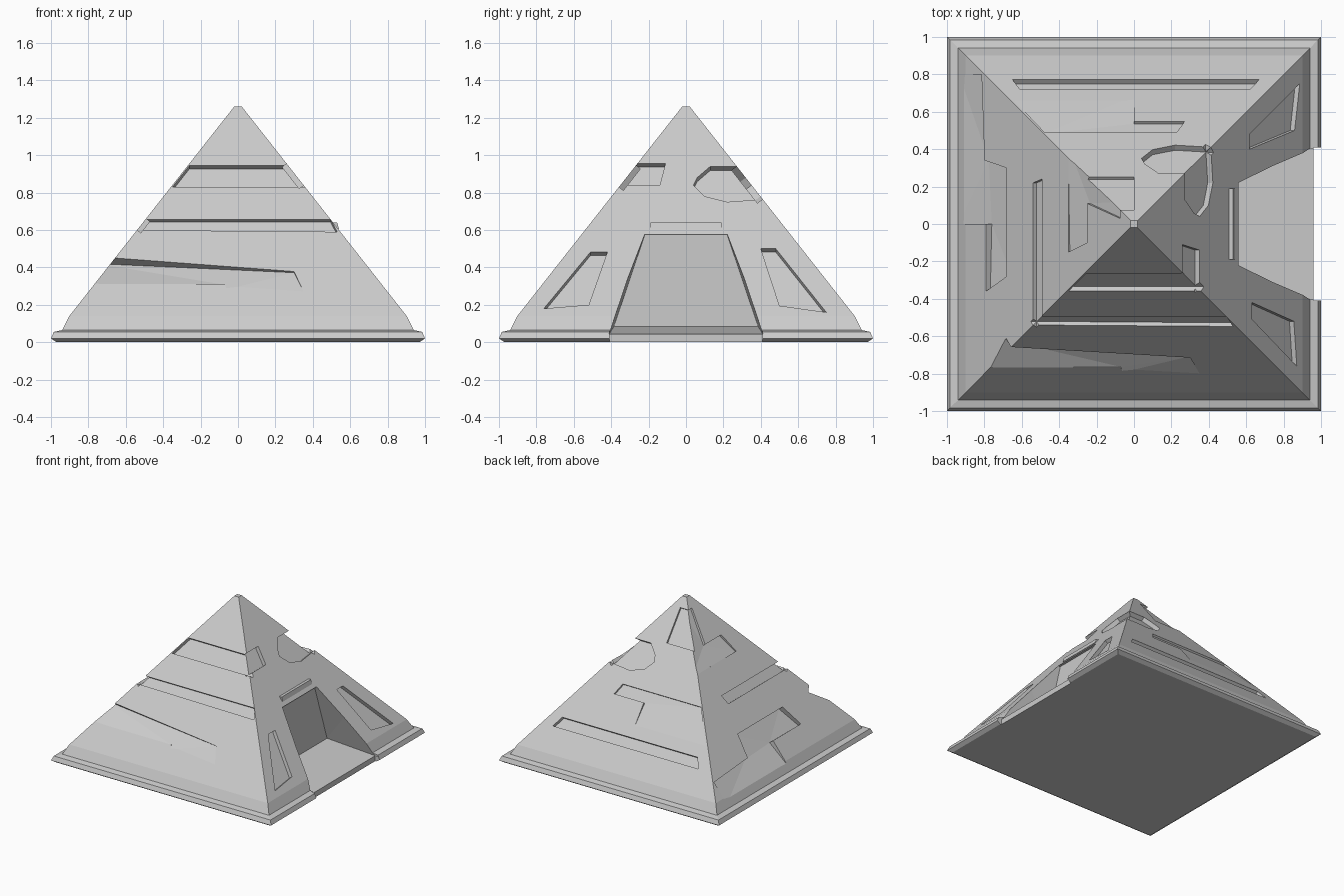
import bpy, bmesh
from mathutils import Matrix, Vector
from math import pi, hypot

if "Cube" in bpy.data.objects:
    bpy.data.objects.remove(bpy.data.objects["Cube"])

SLOPE, TOP = 1.27, 1.26


def half(z):
    return 0.02 + (TOP - z) / SLOPE


def volume(me):
    bm = bmesh.new()
    bm.from_mesh(me)
    v = bm.calc_volume(signed=True)
    bm.free()
    return v


def make(name, verts, faces):
    bm = bmesh.new()
    vs = [bm.verts.new(v) for v in verts]
    for f in faces:
        bm.faces.new([vs[i] for i in f])
    bmesh.ops.recalc_face_normals(bm, faces=bm.faces)
    if bm.calc_volume(signed=True) < 0:
        bmesh.ops.reverse_faces(bm, faces=bm.faces)
    bmesh.ops.triangulate(bm, faces=bm.faces)
    me = bpy.data.meshes.new(name)
    bm.to_mesh(me)
    bm.free()
    ob = bpy.data.objects.new(name, me)
    bpy.context.collection.objects.link(ob)
    return ob


def loft(name, rings):
    n, m = len(rings[0]), len(rings)
    faces = [(r * n + i, r * n + (i + 1) % n, (r + 1) * n + (i + 1) % n, (r + 1) * n + i)
             for r in range(m - 1) for i in range(n)]
    faces += [tuple(reversed(range(n))), tuple(range((m - 1) * n, m * n))]
    return make(name, [v for r in rings for v in r], faces)


# Pyramid body with bevelled plinth
profile = [(0.97, 0), (1.0, 0.02), (0.985, 0.055), (0.94, 0.065), (half(0.14), 0.14), (0.02, TOP)]
body = loft("pyramid_body", [[(-h, -h, z), (h, -h, z), (h, h, z), (-h, h, z)] for h, z in profile])


def carve(cutter):
    """Subtract a cutter, falling back to another solver if the result is not sound."""
    cutter.hide_render = True
    before = volume(body.data)
    mod = body.modifiers.new("carve", 'BOOLEAN')
    mod.operation, mod.object = 'DIFFERENCE', cutter
    for solver in ('EXACT', 'MANIFOLD', 'FLOAT'):
        mod.solver = solver
        bpy.context.view_layer.update()
        result = bpy.data.meshes.new_from_object(
            body.evaluated_get(bpy.context.evaluated_depsgraph_get()))
        if 0.85 * before < volume(result) < 1.001 * before:
            body.data = result
            break
    body.modifiers.remove(mod)
    bpy.data.objects.remove(cutter)


def recess(side, pts, depth=0.03):
    """Sunken panel on a face: points are (u, z) or (u, z, own depth)."""
    rot = Matrix.Rotation(side * pi / 2, 3, 'Z')
    nrm = Vector((0, -SLOPE, 1)) / hypot(1, SLOPE)
    inner, outer = [], []
    for p in pts:
        d = p[2] if len(p) > 2 else depth
        base = Vector((p[0], -half(p[1]), p[1]))
        inner.append(rot @ (base - nrm * d))
        outer.append(rot @ (base + nrm * 0.08))
    carve(loft("panel_cutter", [inner, outer]))


FRONT, RIGHT, BACK, LEFT = range(4)
F = -0.002  # fades flush with the face

# Front bands, wrapping round neighbouring faces
recess(FRONT, [(-0.26, 0.945), (0.33, 0.945), (0.42, 0.83), (-0.35, 0.83)])
recess(RIGHT, [(-0.33, 0.955), (-0.11, 0.955), (-0.14, 0.84), (-0.42, 0.84)])
recess(FRONT, [(-0.56, 0.657), (0.495, 0.657), (0.53, 0.59), (-0.61, 0.6)], 0.025)
recess(LEFT, [(-0.24, 0.66), (0.56, 0.66), (0.61, 0.6), (-0.22, 0.6)], 0.025)

# Tapering slash low on the front
recess(FRONT, [(-0.75, 0.457, 0.06), (0.3, 0.378, 0.01), (0.36, 0.25, F),
               (-0.06, 0.28, F), (-0.07, 0.31, 0.005), (-0.85, 0.31, F)])

# Stepped hollow on the left
recess(LEFT, [(-0.8, 0.1, F), (-0.8, 0.25, 0.01), (-0.34, 0.27, 0.03), (-0.3, 0.42, 0.04),
              (0.28, 0.42, 0.04), (0.36, 0.28, 0.03), (0.0, 0.28, 0.04), (0.0, 0.1, F)])

# Broken patch by the tip, on left and back
recess(LEFT, [(-0.42, 0.84, F), (0.15, 0.84, 0.01), (0.1, 0.967, 0.02), (-0.11, 0.967, 0.02),
              (-0.03, 1.19, 0.015), (-0.12, 1.19, 0.015)])
recess(BACK, [(0.32, 0.967), (0.0, 0.967), (0.0, 1.19), (0.12, 1.19)], 0.015)

# Back slot and stepped shallow panel
recess(BACK, [(0.61, 0.37), (-0.62, 0.37), (-0.67, 0.305), (0.65, 0.305)])
recess(BACK, [(0.48, 0.66, 0.015), (-0.23, 0.66, 0.015), (-0.27, 0.59, 0.015),
              (0.0, 0.59, 0.015), (0.0, 0.42, F), (0.66, 0.42, F)])

# Chipped corner, mirrored over right and back
chip = [(0.13, 0.94), (0.36, 0.94), (0.48, 0.77), (0.38, 0.762), (0.22, 0.75),
        (0.1, 0.78), (0.04, 0.84), (0.06, 0.88)]
recess(RIGHT, chip, 0.035)
recess(BACK, [(-u, z) for u, z in chip], 0.035)

# Panels beside the doorway
recess(RIGHT, [(-0.51, 0.483), (-0.42, 0.483), (-0.52, 0.2), (-0.76, 0.18)])
recess(RIGHT, [(0.4, 0.5), (0.48, 0.5), (0.75, 0.16), (0.5, 0.195)])

# Doorway with sloping floor, and gap in the plinth
carve(loft("door_cutter", [
    [(0.54, -0.22, 0.575), (0.54, 0.22, 0.575), (0.54, 0.385, 0.085), (0.54, -0.385, 0.085)],
    [(0.95, -0.24, 0.59), (0.95, 0.24, 0.59), (0.95, 0.41, 0.045), (0.95, -0.41, 0.045)],
    [(1.2, -0.24, 0.59), (1.2, 0.24, 0.59), (1.2, 0.42, 0.03), (1.2, -0.42, 0.03)]]))
carve(loft("step_cutter", [[(x, -0.41, -0.1), (x, 0.41, -0.1), (x, 0.41, 0.1), (x, -0.41, 0.1)]
                           for x in (0.96, 1.2)]))

# Lintel over the doorway
loft("door_lintel", [[(0.45, s, 0.605), (0.54, s, 0.605), (0.53, s, 0.64), (0.45, s, 0.64)]
                     for s in (-0.19, 0.19)])
